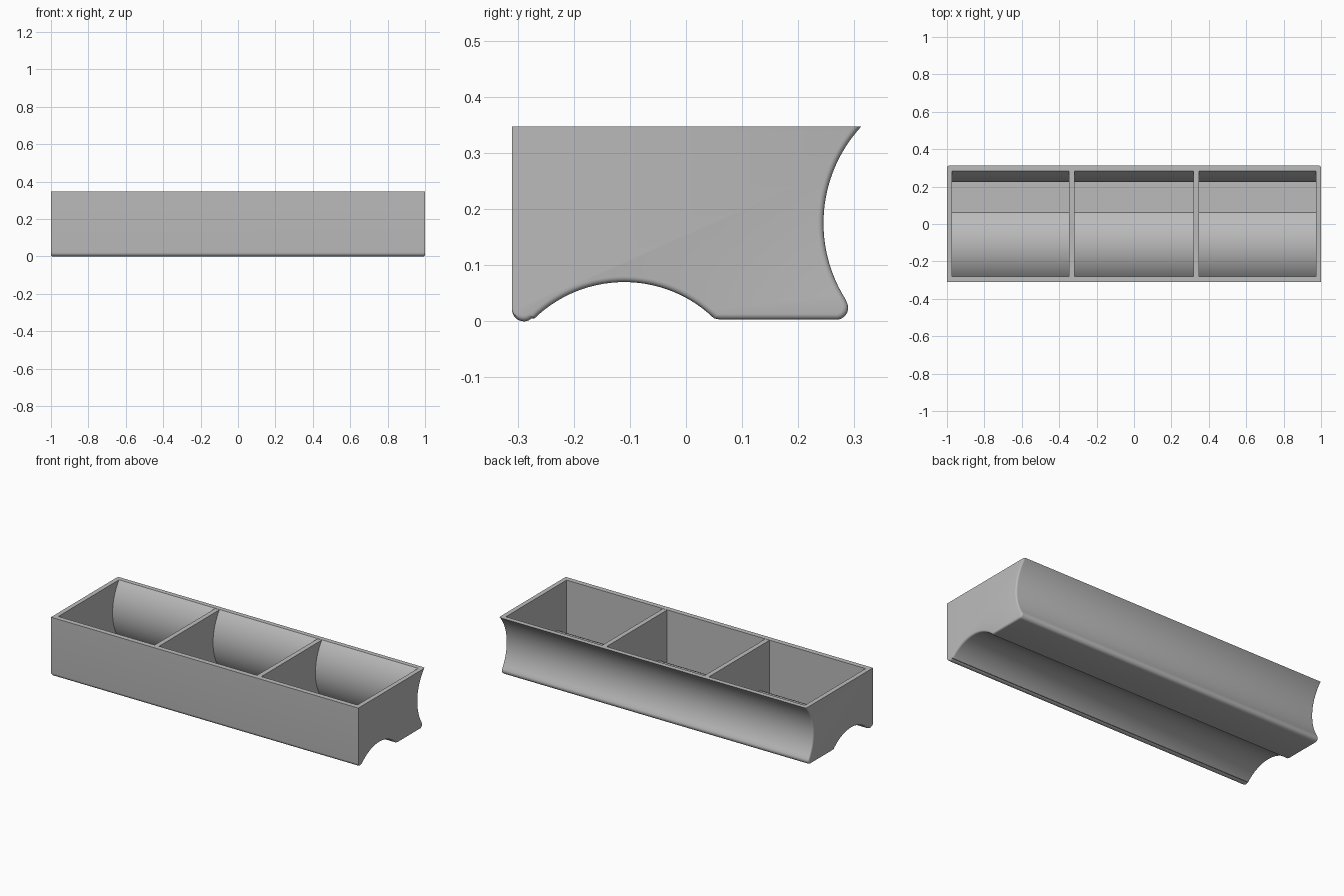
import bpy, bmesh
from math import sin, cos, asin, sqrt, radians, degrees, pi

if "Cube" in bpy.data.objects:
    bpy.data.objects.remove(bpy.data.objects["Cube"], do_unlink=True)

TOP, FRONT, FLOOR = 0.347, -0.31, 0.003
UNDER_Y, UNDER_Z, UNDER_R = -0.11, -0.16, 0.23   # hollow under the tray
BACK_Y, BACK_Z, BACK_R = 0.499, 0.175, 0.254     # hollow along the back
CORNER_R, WALL, EDGE = 0.021, 0.024, 0.01

grey = bpy.data.materials.new("plain grey")
grey.use_nodes = True
grey.diffuse_color = (0.5, 0.5, 0.5, 1)
grey.node_tree.nodes["Principled BSDF"].inputs["Base Color"].default_value = (0.5, 0.5, 0.5, 1)


def arc(cy, cz, ry, rz, start, end, steps):
    angles = [radians(start + (end - start) * i / steps) for i in range(steps + 1)]
    return [(cy + ry * cos(a), cz + rz * sin(a)) for a in angles]


def outer_profile(d):
    """Side outline, pulled in by d along the underside and back."""
    r = CORNER_R - d
    tip = 180 - degrees(asin((TOP - BACK_Z) / (BACK_R + d)))
    return ([(FRONT, TOP)]
            + arc(FRONT + CORNER_R, CORNER_R, CORNER_R, r, 180, 270, 8)
            + arc(FRONT + CORNER_R, CORNER_R, r, r, 276, 312, 4)
            + arc(UNDER_Y, UNDER_Z, UNDER_R + d, UNDER_R + d, 134, 46, 28)
            + [(0.062, FLOOR + d)]
            + arc(0.268, FLOOR + CORNER_R, r, r, 270, 390, 10)
            + arc(BACK_Y, BACK_Z, BACK_R + d, BACK_R + d, 212, tip, 28))


def inner_profile(grow, top):
    """Cavity outline, a wall thickness inside the outer one."""
    front, floor = FRONT + 0.03 - grow, FLOOR + WALL - grow
    ru, rb = UNDER_R + WALL - grow, BACK_R + WALL - 0.003 - grow
    a = degrees(asin((floor - UNDER_Z) / ru))
    low = 180 + degrees(asin((BACK_Z - floor) / rb))
    high = 180 - degrees(asin((top - BACK_Z) / rb))
    reach = front - UNDER_Y
    b = 180 - degrees(asin(sqrt(ru ** 2 - reach ** 2) / ru))
    return ([(front, top)] + arc(UNDER_Y, UNDER_Z, ru, ru, b, a, 28)
            + arc(BACK_Y, BACK_Z, rb, rb, low, high, 28))


def loft(name, sections):
    """Skin a closed solid over outlines placed along x."""
    bm = bmesh.new()
    rings = [[bm.verts.new((x, y, z)) for y, z in pts] for x, pts in sections]
    for r, s in zip(rings, rings[1:]):
        for i in range(len(r)):
            j = (i + 1) % len(r)
            bm.faces.new((r[i], r[j], s[j], s[i]))
    bm.faces.new(rings[0])
    bm.faces.new(rings[-1])
    bmesh.ops.recalc_face_normals(bm, faces=bm.faces)
    mesh = bpy.data.meshes.new(name)
    bm.to_mesh(mesh)
    bm.free()
    mesh.materials.append(grey)
    obj = bpy.data.objects.new(name, mesh)
    bpy.context.collection.objects.link(obj)
    return obj


def smooth(obj):
    bpy.ops.object.select_all(action='DESELECT')
    obj.select_set(True)
    bpy.context.view_layer.objects.active = obj
    bpy.ops.object.shade_smooth_by_angle(angle=radians(25))


# Tray body with rounded end edges
steps = [i * pi / 8 for i in range(5)]
left_end = [(1 - EDGE * (1 - cos(t)), EDGE * (1 - sin(t))) for t in steps]
right_end = [(-x, d) for x, d in left_end]
tray = loft("tray", [(x, outer_profile(d)) for x, d in right_end + left_end[::-1]])

# Cavity
cavity = loft("cavity_cutter", [(x, inner_profile(0, TOP + 0.02)) for x in (-0.973, 0.973)])
cavity.hide_render = True
cut = tray.modifiers.new("cavity", 'BOOLEAN')
cut.operation, cut.solver, cut.object = 'DIFFERENCE', 'EXACT', cavity
bpy.context.view_layer.objects.active = tray
bpy.ops.object.modifier_apply(modifier=cut.name)
bpy.data.objects.remove(cavity, do_unlink=True)
smooth(tray)

# Dividers, their edges sunk into the walls
for side, x in (("right", -0.333), ("left", 0.333)):
    smooth(loft(side + "_divider",
                [(x + s * 0.014, inner_profile(0.004, TOP - 0.001)) for s in (-1, 1)]))
